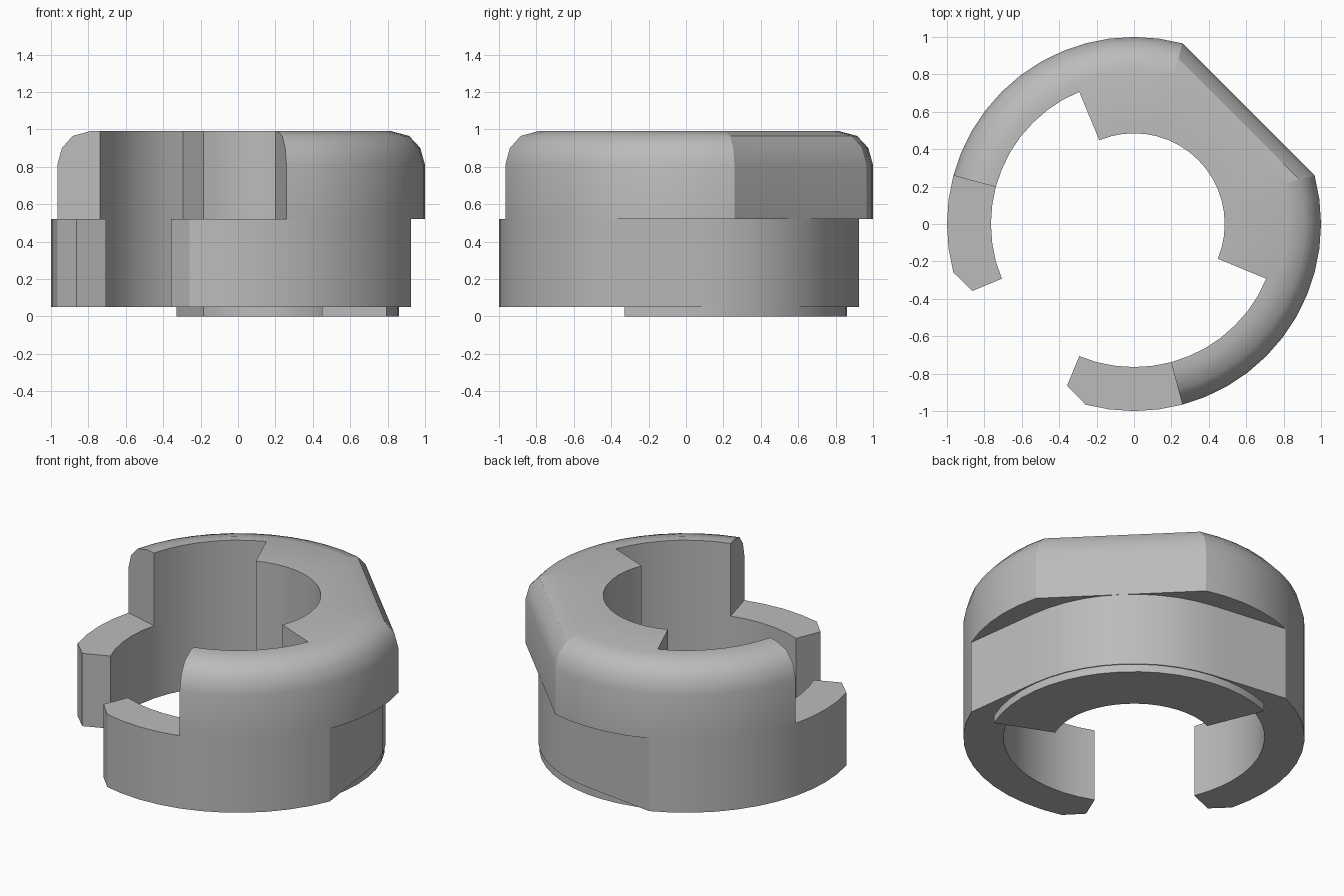
import bpy, bmesh
from math import radians, cos, sin

cube = bpy.data.objects.get("Cube")
if cube:
    bpy.data.objects.remove(cube, do_unlink=True)

grey = bpy.data.materials.new("plain grey")
grey.use_nodes = True
grey.diffuse_color = (0.5, 0.5, 0.5, 1)
grey.node_tree.nodes["Principled BSDF"].inputs["Base Color"].default_value = (0.5, 0.5, 0.5, 1)

STEP = 7.5                     # degrees per facet
HUB = (-22.5, 112.5)           # thick sector around the 45 degree axis
WIDE, BORE = 0.765, 0.485      # inner radii
FLAT = 0.866                   # distance of the flats from the axis


def sweep(name, start, end, outer, profile, sharp=()):
    """Sweep a radial section; profile holds (scale of outer radius, z)."""
    # Stations, doubled where the bore steps in or out
    stations = []
    for i in range(round((end - start) / STEP) + 1):
        a = start + i * STEP
        if a in HUB and start < a < end:
            stations += [(a, WIDE), (a, BORE)] if a == HUB[0] else [(a, BORE), (a, WIDE)]
        else:
            stations.append((a, BORE if HUB[0] <= a <= HUB[1] else WIDE))

    bm = bmesh.new()
    rings = []
    for a, inner in stations:
        points = [(inner, profile[0][1])]
        points += [(outer(a) * s, z) for s, z in profile]
        points.append((inner, profile[-1][1]))
        t = radians(a)
        rings.append([bm.verts.new((r * cos(t), r * sin(t), z)) for r, z in points])

    n = len(rings[0])
    for (a0, _), (a1, _), p, q in zip(stations, stations[1:], rings, rings[1:]):
        for j in range(n):
            k = (j + 1) % n
            if a0 != a1 or k == 0:          # only a wall at a bore step
                bm.faces.new((p[j], q[j], q[k], p[k]))
    bm.faces.new(rings[0])
    bm.faces.new(rings[-1][::-1])

    # Keep corners of the outline crisp
    for (a, _), ring in zip(stations, rings):
        if a in sharp:
            for v, w in zip(ring[1:-1], ring[2:-1]):
                edge = bm.edges.get((v, w))
                if edge:
                    edge.smooth = False
    bmesh.ops.remove_doubles(bm, verts=bm.verts[:], dist=0.0001)

    mesh = bpy.data.meshes.new(name)
    bm.to_mesh(mesh)
    bm.free()
    mesh.materials.append(grey)
    obj = bpy.data.objects.new(name, mesh)
    bpy.context.collection.objects.link(obj)
    bpy.ops.object.select_all(action="DESELECT")
    obj.select_set(True)
    bpy.context.view_layer.objects.active = obj
    bpy.ops.object.shade_smooth_by_angle(angle=radians(33))
    return obj


def upper_outline(a):
    """Round with one flat on the back left."""
    return FLAT / cos(radians(a - 45)) if 15 < a < 75 else 1


def lower_outline(a):
    """Round, with two tangent flats, a tighter back and clipped tips."""
    if a in (-112.5, 202.5):
        return 0.935
    if HUB[0] <= a <= HUB[1]:
        off = max(0, abs(a - 45) - 37.5)
        return FLAT / cos(radians(off))
    return 1


# Upper collar with a rounded shoulder
sweep("upper_collar", -75, 165, upper_outline,
      [(1, 0.52), (1, 0.81), (0.975, 0.9), (0.915, 0.965), (0.82, 0.99)],
      sharp=(15, 75))

# Lower open ring
sweep("lower_ring", -112.5, 202.5, lower_outline,
      [(1, 0.05), (1, 0.52)], sharp=(-105, -22.5, 112.5, 195))

# Thin foot under the thick sector
sweep("foot_plate", HUB[0], HUB[1], lambda a: 0.86, [(1, 0), (1, 0.05)])
